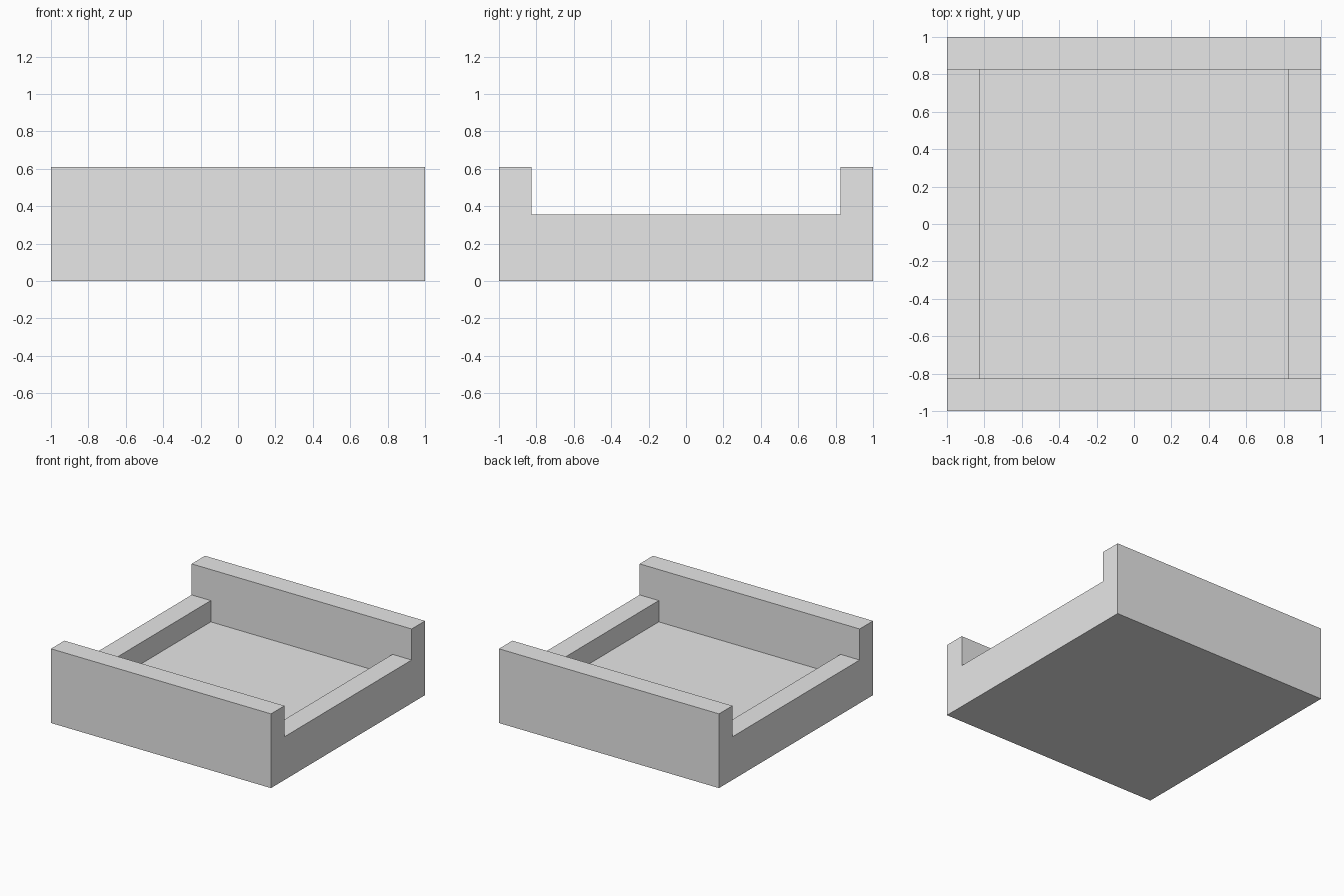
import bpy
import bmesh
from math import radians
from mathutils import Vector

cube = bpy.data.objects.get("Cube")
if cube:
    bpy.data.objects.remove(cube, do_unlink=True)

HALF = 1.0       # half width and depth
INNER = 0.826    # half size of the recess
TOP = 0.61       # high front and back walls
RAIL = 0.355     # low side walls
FLOOR = 0.18     # recess floor

grey = bpy.data.materials.new("plain grey")
grey.use_nodes = True
colour = (0.8, 0.8, 0.8, 1)
grey.diffuse_color = colour
grey.node_tree.nodes["Principled BSDF"].inputs["Base Color"].default_value = colour

# Channel profile extruded from right to left
bm = bmesh.new()
profile = [(-HALF, 0), (HALF, 0), (HALF, TOP), (INNER, TOP),
           (INNER, RAIL), (-INNER, RAIL), (-INNER, TOP), (-HALF, TOP)]
end = bm.faces.new([bm.verts.new((-HALF, y, z)) for y, z in profile])
side = bmesh.ops.extrude_face_region(bm, geom=[end], use_keep_orig=True)
moved = [v for v in side["geom"] if isinstance(v, bmesh.types.BMVert)]
bmesh.ops.translate(bm, verts=moved, vec=(2 * HALF, 0, 0))
bmesh.ops.recalc_face_normals(bm, faces=bm.faces)

# Recess pushed down between the side rails
for x in (-INNER, INNER):
    bmesh.ops.bisect_plane(bm, geom=bm.verts[:] + bm.edges[:] + bm.faces[:],
                           plane_co=(x, 0, 0), plane_no=(1, 0, 0))
centre = Vector((0, 0, RAIL))
floor = min(bm.faces, key=lambda f: (f.calc_center_median() - centre).length)
pushed = bmesh.ops.extrude_discrete_faces(bm, faces=[floor])["faces"][0]
bmesh.ops.translate(bm, verts=pushed.verts[:], vec=(0, 0, FLOOR - RAIL))

# Merge flat neighbours into clean faces
bmesh.ops.dissolve_limit(bm, angle_limit=radians(1), verts=bm.verts[:], edges=bm.edges[:])
bmesh.ops.recalc_face_normals(bm, faces=bm.faces)

mesh = bpy.data.meshes.new("tray")
bm.to_mesh(mesh)
bm.free()
mesh.materials.append(grey)
bpy.context.collection.objects.link(bpy.data.objects.new("tray", mesh))
